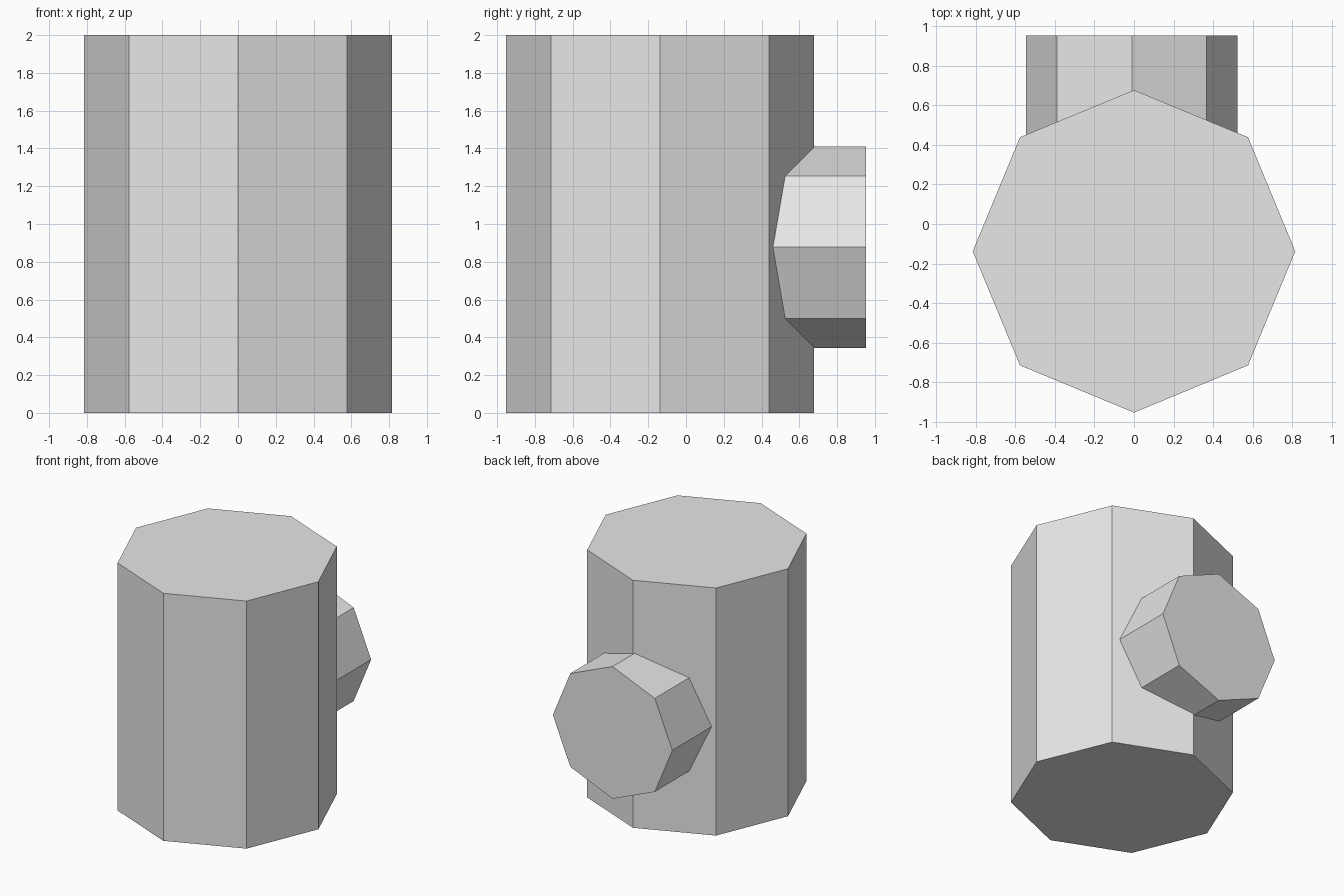
import bpy
from math import pi

# Remove the default cube
cube = bpy.data.objects.get("Cube")
if cube:
    bpy.data.objects.remove(cube, do_unlink=True)

# Single flat grey
grey = bpy.data.materials.new("light_grey")
grey.use_nodes = True
colour = (0.8, 0.8, 0.8, 1)
grey.diffuse_color = colour
grey.node_tree.nodes["Principled BSDF"].inputs["Base Color"].default_value = colour


def octagon_prism(name, radius, depth, location, rotation=(0, 0, 0)):
    bpy.ops.mesh.primitive_cylinder_add(
        vertices=8, radius=radius, depth=depth, location=location, rotation=rotation)
    obj = bpy.context.object
    obj.name = name
    obj.data.materials.append(grey)
    bpy.ops.object.shade_flat()
    return obj


# Upright body
octagon_prism("body", 0.815, 2, (0, -0.138, 1))

# Stub projecting from the back, embedded in the body
back, inner = 0.953, 0.1
octagon_prism("back_stub", 0.534, back - inner,
              (-0.011, (back + inner) / 2, 0.877), (pi / 2, 0, 0))
